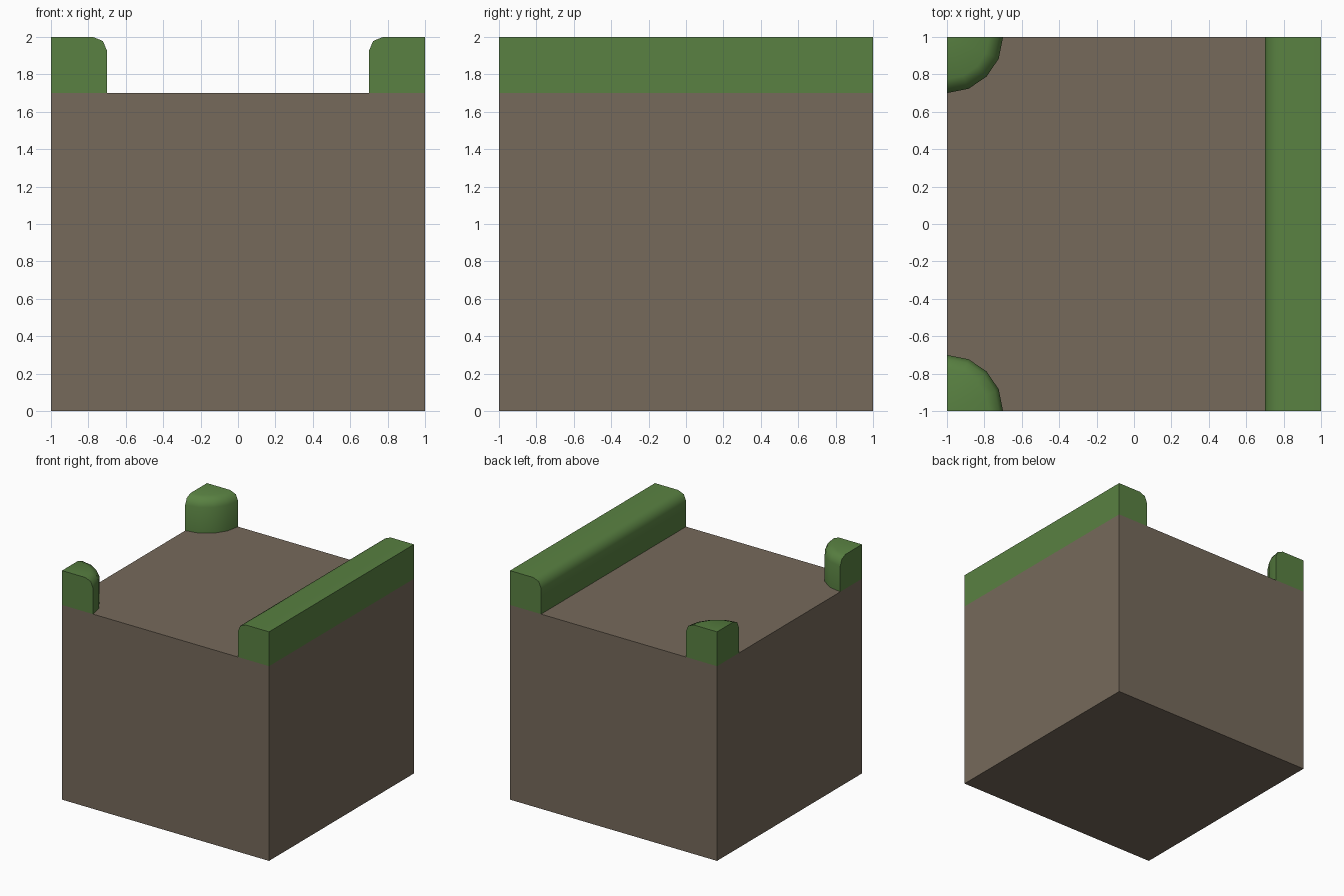
import bpy, bmesh, math

if "Cube" in bpy.data.objects:
    bpy.data.objects.remove(bpy.data.objects["Cube"])


def material(name, rgb):
    m = bpy.data.materials.new(name)
    m.diffuse_color = (*rgb, 1.0)
    m.use_nodes = True
    m.node_tree.nodes["Principled BSDF"].inputs["Base Color"].default_value = m.diffuse_color
    return m


DIRT = material("dirt_brown", (0.180, 0.142, 0.104))
GRASS = material("grass_green", (0.100, 0.220, 0.054))

# Rounded edge profile: (distance from outer side, height)
PROFILE = [(0.3, 1.7), (0.3, 1.925), (0.278, 1.978), (0.225, 2.0)]


def finish(name, bm, mat, smooth=True):
    bmesh.ops.recalc_face_normals(bm, faces=bm.faces)
    # drop the hidden underside of grass pieces, which rests on the dirt
    if smooth:
        under = [f for f in bm.faces if f.normal.z < -0.9]
        bmesh.ops.delete(bm, geom=under, context='FACES')
    me = bpy.data.meshes.new(name)
    bm.to_mesh(me)
    bm.free()
    me.materials.append(mat)
    ob = bpy.data.objects.new(name, me)
    bpy.context.collection.objects.link(ob)
    if smooth:
        bpy.ops.object.select_all(action='DESELECT')
        ob.select_set(True)
        bpy.context.view_layer.objects.active = ob
        bpy.ops.object.shade_smooth_by_angle(angle=math.radians(50))
    return ob


# Dirt block
bm = bmesh.new()
bmesh.ops.create_cube(bm, size=1.0)
for v in bm.verts:
    v.co = (v.co.x * 2, v.co.y * 2, (v.co.z + 0.5) * 1.7)
finish("dirt_block", bm, DIRT, smooth=False)

# Grass strip along the right side: extruded profile
bm = bmesh.new()
outline = PROFILE + [(0.0, 2.0), (0.0, 1.7)]
face = bm.faces.new([bm.verts.new((1 - d, -1, z)) for d, z in outline])
ext = bmesh.ops.extrude_face_region(bm, geom=[face], use_keep_orig=True)
for v in ext["geom"]:
    if isinstance(v, bmesh.types.BMVert):
        v.co.y = 1
finish("grass_strip", bm, GRASS)


# Grass corner tufts: quarter turn of the same profile
def grass_corner(name, side, steps=4):
    bm = bmesh.new()
    cols = []
    for i in range(steps + 1):
        a = math.pi / 2 * i / steps
        cols.append([bm.verts.new((-1 + r * math.cos(a),
                                   side * (1 - r * math.sin(a)), z))
                     for r, z in PROFILE])
    low = bm.verts.new((-1, side, 1.7))
    high = bm.verts.new((-1, side, 2.0))
    for a, b in zip(cols, cols[1:]):
        for j in range(len(PROFILE) - 1):
            bm.faces.new((a[j], b[j], b[j + 1], a[j + 1]))
    bm.faces.new([c[-1] for c in cols] + [high])   # top
    bm.faces.new([c[0] for c in cols] + [low])     # underside
    for c in (cols[0], cols[-1]):                  # flat outer walls
        bm.faces.new(c + [high, low])
    finish(name, bm, GRASS)


grass_corner("grass_corner_front", -1)
grass_corner("grass_corner_back", 1)
